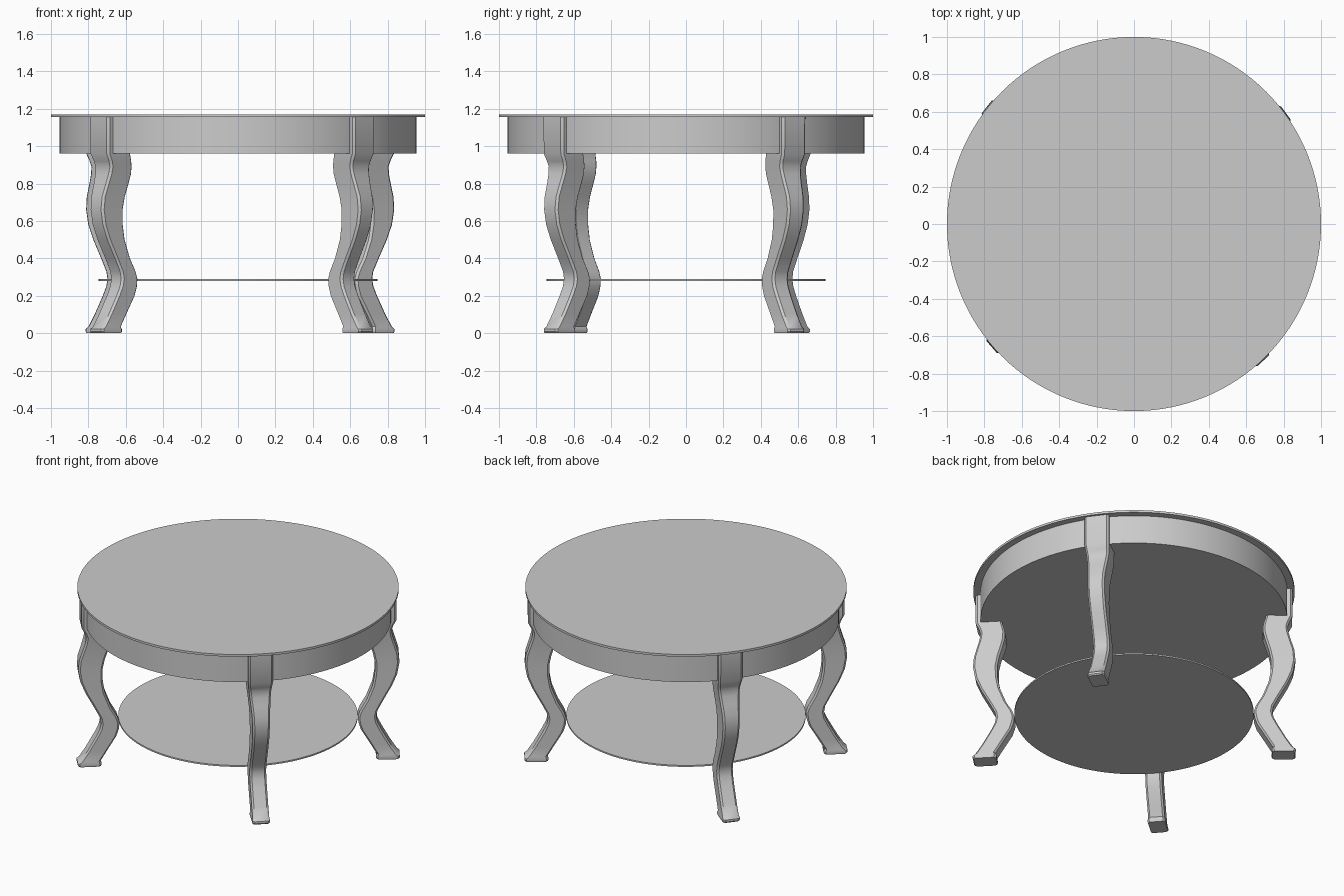
import bpy
import bmesh
import math
from mathutils import Matrix

if "Cube" in bpy.data.objects:
    bpy.data.objects.remove(bpy.data.objects["Cube"], do_unlink=True)

GREY = (0.6, 0.6, 0.6, 1)
mat = bpy.data.materials.new("plain grey")
mat.use_nodes = True
mat.diffuse_color = GREY
mat.node_tree.nodes["Principled BSDF"].inputs["Base Color"].default_value = GREY


def finish(name, bm):
    bmesh.ops.recalc_face_normals(bm, faces=bm.faces)
    mesh = bpy.data.meshes.new(name)
    bm.to_mesh(mesh)
    bm.free()
    mesh.materials.append(mat)
    obj = bpy.data.objects.new(name, mesh)
    bpy.context.collection.objects.link(obj)
    bpy.ops.object.select_all(action="DESELECT")
    obj.select_set(True)
    bpy.context.view_layer.objects.active = obj
    bpy.ops.object.shade_smooth_by_angle(angle=math.radians(32))
    return obj


def disc(name, radius, low, high):
    bm = bmesh.new()
    bmesh.ops.create_cone(bm, cap_ends=True, segments=128, radius1=radius,
                          radius2=radius, depth=high - low,
                          matrix=Matrix.Translation((0, 0, (low + high) / 2)))
    return finish(name, bm)


disc("table_top", 1.0, 1.155, 1.17)
disc("apron", 0.955, 0.96, 1.155)
disc("lower_shelf", 0.745, 0.28, 0.29)

# Leg sections: height, inner radius, outer radius, half width
SECTIONS = [
    (0, 0.862, 1.0, 0.053), (0.008, 0.858, 1.006, 0.055),
    (0.022, 0.858, 1.006, 0.055), (0.035, 0.863, 0.99, 0.052),
    (0.1, 0.825, 0.948, 0.052), (0.2, 0.765, 0.892, 0.052),
    (0.25, 0.749, 0.868, 0.052), (0.29, 0.745, 0.86, 0.052),
    (0.33, 0.758, 0.867, 0.052), (0.4, 0.798, 0.903, 0.052),
    (0.5, 0.836, 0.957, 0.052), (0.58, 0.85, 0.99, 0.053),
    (0.66, 0.852, 1.004, 0.054), (0.73, 0.838, 0.998, 0.056),
    (0.8, 0.816, 0.976, 0.061), (0.85, 0.803, 0.961, 0.066),
    (0.89, 0.802, 0.955, 0.07), (0.92, 0.808, 0.964, 0.074),
    (0.96, 0.82, 0.984, 0.078), (1.155, 0.82, 0.985, 0.078),
]
BEVEL = 0.012


# Curved leg with bevelled corners, lofted upward
def leg(name, degrees):
    bm = bmesh.new()
    rings = []
    for z, inner, outer, half in SECTIONS:
        a, b, h = inner + BEVEL, outer - BEVEL, half - BEVEL
        outline = [(a, -half), (b, -half), (outer, -h), (outer, h),
                   (b, half), (a, half), (inner, h), (inner, -h)]
        rings.append([bm.verts.new((x, y, z)) for x, y in outline])
    for low, high in zip(rings, rings[1:]):
        for i in range(len(low)):
            j = (i + 1) % len(low)
            bm.faces.new((low[i], low[j], high[j], high[i]))
    bm.faces.new(rings[0])
    bm.faces.new(rings[-1])
    bm.transform(Matrix.Rotation(math.radians(degrees), 4, "Z"))
    finish(name, bm)


leg("back_left_leg", 36.2)
leg("back_right_leg", 141.5)
leg("front_right_leg", 220.8)
leg("front_left_leg", 313.4)
